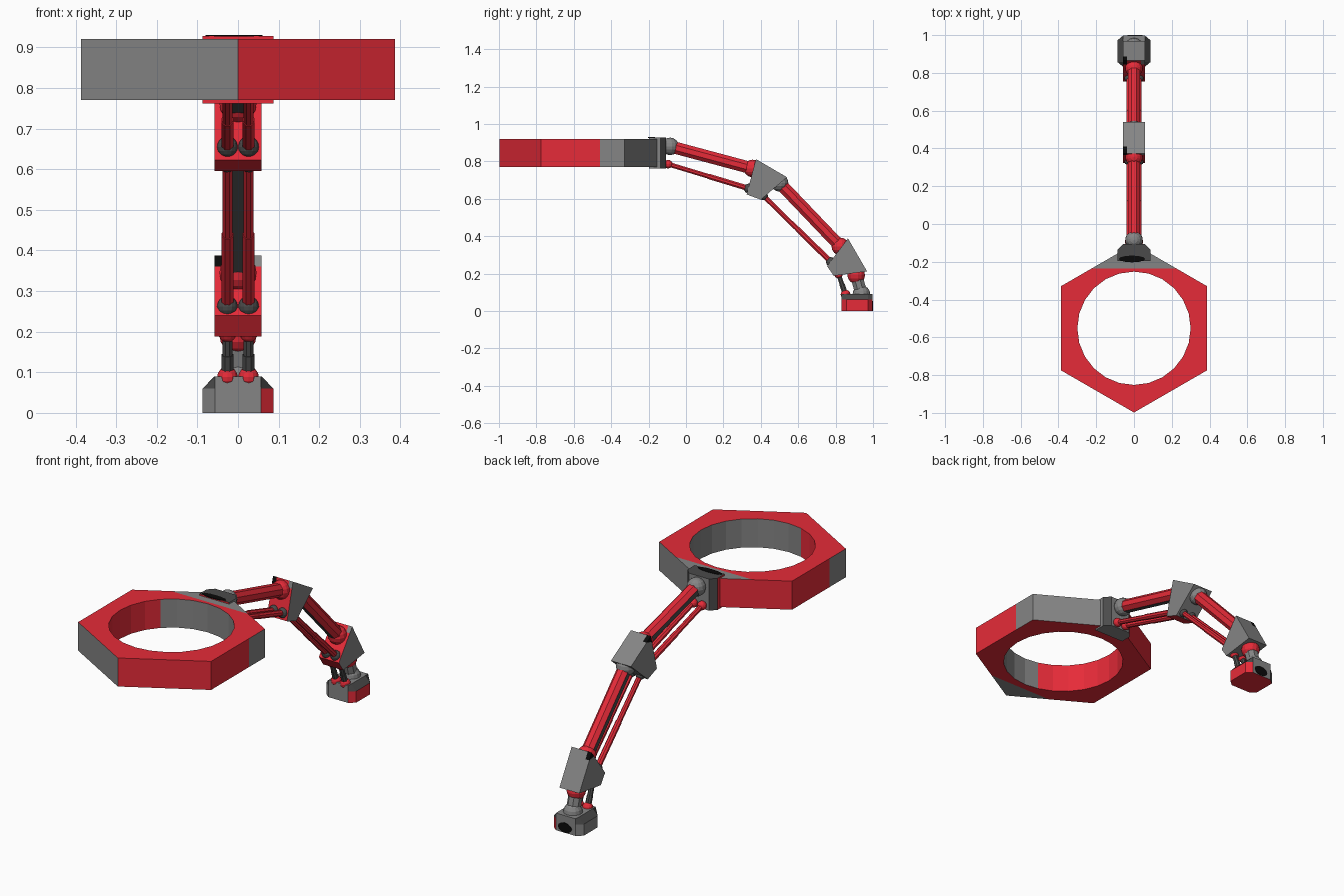
import bpy, bmesh, math
from mathutils import Vector, Matrix

if "Cube" in bpy.data.objects:
    bpy.data.objects.remove(bpy.data.objects["Cube"])


def material(name, col):
    m = bpy.data.materials.new(name)
    m.diffuse_color = (*col, 1)
    m.use_nodes = True
    m.node_tree.nodes["Principled BSDF"].inputs["Base Color"].default_value = m.diffuse_color
    return m


MATS = [material("red", (0.79, 0.024, 0.04)),
        material("grey", (0.235, 0.235, 0.235)),
        material("black", (0.003, 0.003, 0.003)),
        material("dark_grey", (0.07, 0.07, 0.07))]
RED, GREY, BLACK, DARK = 0, 1, 2, 3


def finish(name, bm, rule=None, colour=RED):
    """Turn a bmesh into an object, colouring faces by a rule."""
    bmesh.ops.recalc_face_normals(bm, faces=bm.faces)
    bm.normal_update()
    for f in bm.faces:
        f.material_index = rule(f.calc_center_median(), f.normal) if rule else colour
    me = bpy.data.meshes.new(name)
    bm.to_mesh(me)
    bm.free()
    for m in MATS:
        me.materials.append(m)
    ob = bpy.data.objects.new(name, me)
    bpy.context.collection.objects.link(ob)
    return ob


def cut(bm, co, no):
    bmesh.ops.bisect_plane(bm, geom=bm.verts[:] + bm.edges[:] + bm.faces[:],
                           plane_co=co, plane_no=no)


def tube(name, a, b, r, sides, colour=RED, rule=None):
    a, b = Vector(a), Vector(b)
    d = b - a
    bm = bmesh.new()
    rot = d.to_track_quat('Z', 'Y').to_matrix().to_4x4()
    mat = Matrix.Translation((a + b) / 2) @ rot @ Matrix.Rotation(math.pi / sides, 4, 'Z')
    bmesh.ops.create_cone(bm, cap_ends=True, segments=sides, radius1=r, radius2=r,
                          depth=d.length, matrix=mat)
    return finish(name, bm, rule, colour)


def ball(name, p, r, colour):
    bm = bmesh.new()
    bmesh.ops.create_uvsphere(bm, u_segments=14, v_segments=8, radius=r,
                              matrix=Matrix.Translation(p))
    return finish(name, bm, None, colour)


# Hexagonal ring with a round hole
CY, R_OUT, R_IN, Z0, Z1, N = -0.552, 0.446, 0.30, 0.77, 0.92, 24
bm = bmesh.new()
rows = []
for i in range(N):
    deg = i * 360 / N
    t = math.radians(deg)
    off = math.radians((deg - 30) % 60 - 30)
    ro = R_OUT * math.cos(math.pi / 6) / math.cos(off)
    rows.append([bm.verts.new((r * math.cos(t), CY + r * math.sin(t), z))
                 for r, z in ((R_IN, Z0), (ro, Z0), (ro, Z1), (R_IN, Z1))])
for i in range(N):
    p, q = rows[i], rows[(i + 1) % N]
    for k in range(4):
        j = (k + 1) % 4
        bm.faces.new((p[k], p[j], q[j], q[k]))
for y in (-0.235, -0.46, -0.64, -0.89):
    cut(bm, (0, y, 0), (0, 1, 0))


def ring_rule(c, n):
    if n.z > 0.5:
        return GREY if c.y > -0.235 else RED
    if n.z < -0.5:
        return GREY if c.y < -0.89 else RED
    d = Vector((c.x, c.y - CY))
    if d.length < R_IN + 0.005:
        return GREY if -100 < math.degrees(math.atan2(d.y, d.x)) < 135 else RED
    if n.x > 0.9:
        return GREY if c.y > -0.46 else RED
    if n.x < -0.9:
        return GREY if c.y < -0.64 else RED
    return GREY if n.x * n.y > 0 else RED


finish("hexagon_ring", bm, ring_rule)


# Mounting plates: one on the ground, one on the ring (local x, u across, v outward)
def plate(name, place, corner, edge_colour, patch):
    q = [(0.087, corner), (0.057, 0.083), (-0.057, 0.083), (-0.087, corner)]
    outline = q + [(-x, -u) for x, u in q]
    bm = bmesh.new()
    layers = [[bm.verts.new((max(-k, min(k, x)), u, v)) for x, u in outline]
              for v, k in ((0, 1), (0.06, 1), (0.09, 0.058))]
    bm.faces.new(layers[0])
    bm.faces.new(layers[2])
    for lo, hi in zip(layers, layers[1:]):
        for i in range(8):
            j = (i + 1) % 8
            bm.faces.new((lo[i], lo[j], hi[j], hi[i]))

    def rule(c, n):
        if n.z < -0.5 or (c.x > 0.06 and c.z < 0.05 and n.x > 0.4):
            return RED
        if 0.2 < n.z < 0.9:
            return DARK
        return edge_colour if n.y > 0.4 else GREY
    ob = finish(name, bm, rule)
    ob.data.transform(place)
    # dark oval patch on the edge
    px, pv, rx, rv = patch
    bm = bmesh.new()
    mat = (Matrix.Translation((px, 0.083, pv)) @ Matrix.Diagonal((rx, 1, rv, 1))
           @ Matrix.Rotation(math.pi / 2, 4, 'X'))
    bmesh.ops.create_cone(bm, cap_ends=True, segments=12, radius1=1, radius2=1,
                          depth=0.004, matrix=mat)
    finish(name + "_patch", bm, None, BLACK).data.transform(place)


plate("base_plate", Matrix.Translation((0, 0.915, 0)), 0.058, GREY, (0.005, 0.027, 0.04, 0.026))
plate("ring_plate", Matrix(((-1, 0, 0, 0), (0, 0, 1, -0.197), (0, 1, 0, 0.845), (0, 0, 0, 1))),
      0.083, DARK, (0.01, 0.012, 0.07, 0.018))


# Wedge-shaped joint blocks, side profile given as (y, z)
def block(name, prof, half=0.058):
    bm = bmesh.new()
    f = bm.faces.new([bm.verts.new((-half, y, z)) for y, z in prof])
    ext = bmesh.ops.extrude_face_region(bm, geom=[f])
    bmesh.ops.translate(bm, vec=(2 * half, 0, 0),
                        verts=[v for v in ext["geom"] if isinstance(v, bmesh.types.BMVert)])
    tip = Vector((0, *prof[0]))
    out = (tip - sum((Vector((0, *p)) for p in prof), Vector()) / 4).normalized()
    corner = tip - out * 0.03
    cut(bm, corner, out)
    for x in (-0.036, 0.036):
        cut(bm, (x, 0, 0), (1, 0, 0))

    def rule(c, n):
        if abs(c.x) > 0.036 and (c - corner).dot(out) > 0:
            return BLACK if c.x < 0 else GREY
        return RED if n.y < -0.2 else GREY
    finish(name, bm, rule)


block("elbow_block", [(0.374, 0.812), (0.54, 0.715), (0.40, 0.595), (0.324, 0.623)])
block("shoulder_block", [(0.866, 0.388), (0.968, 0.212), (0.79, 0.188), (0.754, 0.24)])


# Arm segments: one thick strut above, a pair of thin pistons below
def segment(name, big, small, colour, ends):
    (a, b), (c, d) = [[Vector((0, *p)) for p in pair] for pair in (big, small)]

    def strut_rule(ce, n):
        if colour != RED:
            return GREY
        under = abs(n.x) < 0.3 and n.z < -0.1
        return DARK if under or (n.x < -0.3 and n.z < 0.3) else RED
    tube(name + "_strut", a, b, 0.035, 8, rule=strut_rule)
    ball(name + "_upper_ball", a, 0.047, ends[0])
    ball(name + "_lower_ball", b, 0.047, ends[1])
    for side, x in (("left", -0.026), ("right", 0.026)):
        o = Vector((x, 0, 0))
        tube(f"{name}_{side}_rod", c + o, d + o, 0.0135, 8, colour)
        tube(f"{name}_{side}_sleeve", c.lerp(d, 0.5) + o, d + o, 0.0155, 8, colour)
        ball(f"{name}_{side}_upper_joint", c + o, 0.023, ends[2])
        ball(f"{name}_{side}_lower_joint", d + o, 0.026, ends[3])


segment("fore_arm", ((-0.085, 0.88), (0.355, 0.762)), ((-0.095, 0.785), (0.335, 0.655)),
        RED, (GREY, RED, RED, DARK))
segment("upper_arm", ((0.50, 0.685), (0.825, 0.345)), ((0.415, 0.615), (0.775, 0.262)),
        RED, (GREY, RED, DARK, DARK))
segment("ankle", ((0.91, 0.192), (0.938, 0.09)), ((0.815, 0.197), (0.853, 0.088)),
        DARK, (RED, GREY, RED, RED))
